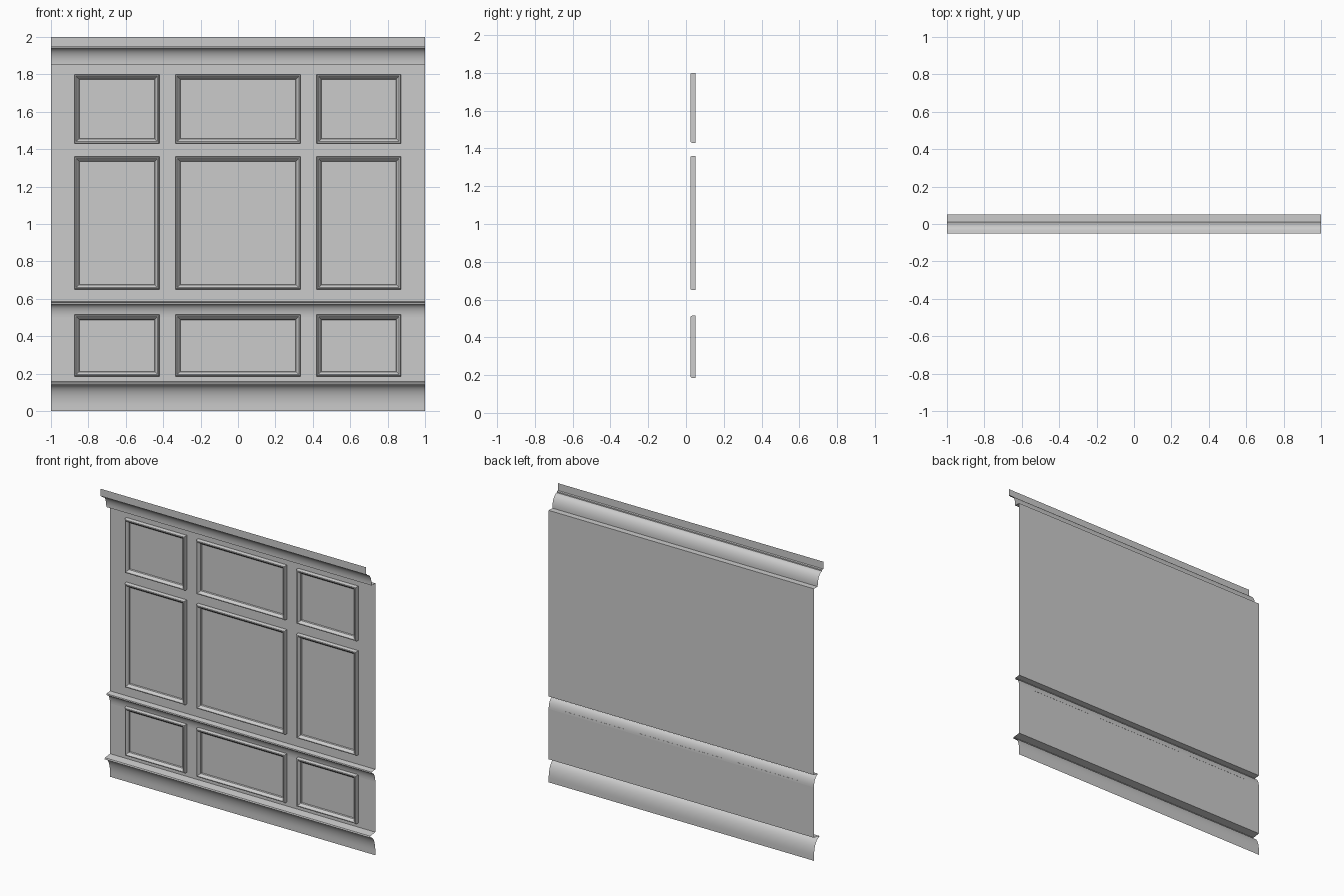
import bpy
import bmesh
import math

cube = bpy.data.objects.get("Cube")
if cube:
    bpy.data.objects.remove(cube, do_unlink=True)

grey = bpy.data.materials.new("plain grey paint")
grey.use_nodes = True
colour = (0.6, 0.6, 0.6, 1)
grey.diffuse_color = colour
grey.node_tree.nodes["Principled BSDF"].inputs["Base Color"].default_value = colour

WALL = 0.05   # depth of the flat wall sheet
STEPS = 10


def finish(name, bm):
    mesh = bpy.data.meshes.new(name)
    bm.to_mesh(mesh)
    bm.free()
    mesh.materials.append(grey)
    obj = bpy.data.objects.new(name, mesh)
    bpy.context.collection.objects.link(obj)
    bpy.ops.object.select_all(action='DESELECT')
    obj.select_set(True)
    bpy.context.view_layer.objects.active = obj
    bpy.ops.object.shade_smooth_by_angle(angle=math.radians(35))
    return obj


def cove(y0, z0, y1, z1):
    """Hollow quarter curve: level at the top nose, upright at its foot."""
    turns = [i / STEPS * math.pi / 2 for i in range(STEPS + 1)]
    return [(y0 + (y1 - y0) * math.sin(t), z1 + (z0 - z1) * math.cos(t)) for t in turns]


def sweep_sheet(name, profile):
    """Draw a (y, z) profile, listed top to bottom, across the full width."""
    bm = bmesh.new()
    rows = [[bm.verts.new((x, y, z)) for x in (-1, 1)] for y, z in profile]
    for (a, b), (c, d) in zip(rows, rows[1:]):
        bm.faces.new((a, c, d, b))
    return finish(name, bm)


def panel_frame(name, x0, x1, z0, z1):
    """Mitred picture-frame moulding from (inset, height) steps."""
    section = [(0, 0), (0, 0.018), (0.004, 0.025), (0.010, 0.026),
               (0.016, 0.021), (0.019, 0.014), (0.025, 0.010), (0.027, 0)]
    bm = bmesh.new()
    loops = []
    for i, h in section:
        corners = [(x0 + i, z0 + i), (x1 - i, z0 + i), (x1 - i, z1 - i), (x0 + i, z1 - i)]
        loops.append([bm.verts.new((x, WALL - h, z)) for x, z in corners])
    for outer, inner in zip(loops, loops[1:]):
        for k in range(4):
            n = (k + 1) % 4
            bm.faces.new((outer[k], outer[n], inner[n], inner[k]))
    return finish(name, bm)


# Wall sheet with the crown, chair rail and skirting
crown = [(-0.05, 2), (-0.05, 1.95), (-0.038, 1.948)] + cove(-0.038, 1.94, 0.01, 1.86)
crown += [(0.01, 1.853), (WALL, 1.853)]
rail = [(WALL, 0.585), (0.012, 0.58), (0.01, 0.572)] + cove(0.014, 0.57, WALL, 0.5)
skirting = [(WALL, 0.157), (-0.004, 0.15), (-0.008, 0.141)] + cove(-0.004, 0.139, WALL, 0.03)
sweep_sheet("crown_moulding", crown)
sweep_sheet("upper_wall", [crown[-1], rail[0]])
sweep_sheet("chair_rail", rail)
sweep_sheet("lower_wall", [rail[-1], skirting[0]])
sweep_sheet("skirting_board", skirting + [(WALL, 0)])

# Nine panel frames in a three by three layout
columns = {"right": (-0.875, -0.42), "middle": (-0.335, 0.335), "left": (0.42, 0.872)}
tiers = {"lower": (0.185, 0.515), "centre": (0.65, 1.36), "upper": (1.43, 1.80)}
for tier, (z0, z1) in tiers.items():
    for side, (x0, x1) in columns.items():
        panel_frame(f"{tier}_{side}_panel_frame", x0, x1, z0, z1)
